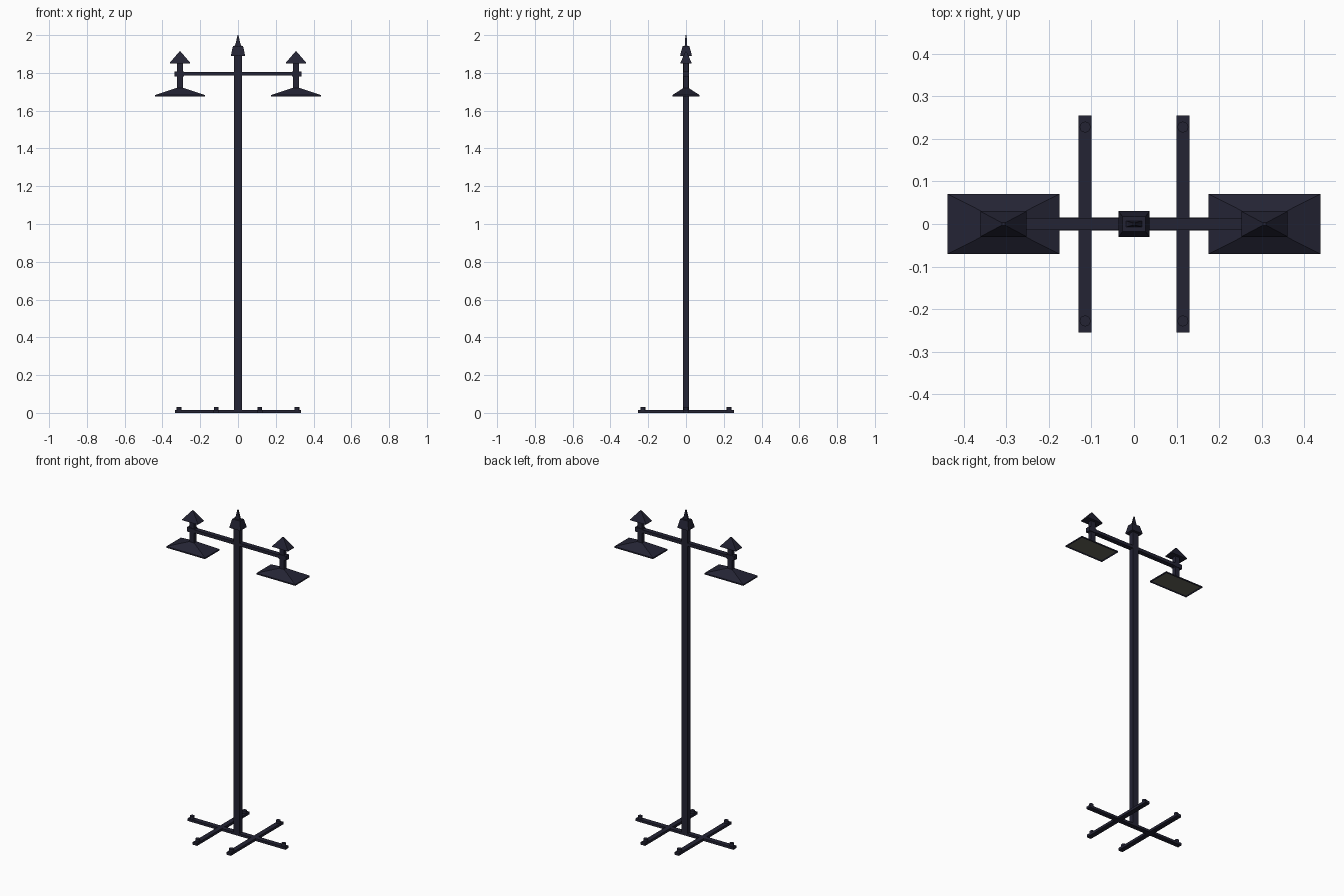
import bpy, bmesh, math

if "Cube" in bpy.data.objects:
    bpy.data.objects.remove(bpy.data.objects["Cube"])

def material(name, col):
    m = bpy.data.materials.new(name)
    m.diffuse_color = (*col, 1)
    m.use_nodes = True
    m.node_tree.nodes["Principled BSDF"].inputs["Base Color"].default_value = m.diffuse_color
    return m

IRON = material("dark_navy_iron", (0.017, 0.017, 0.034))
GLASS = material("grey_glass", (0.13, 0.13, 0.105))

def stack(name, x, y, levels, mat=IRON):
    """Closed rectangular loft: levels are (half_x, half_y, z), bottom to top."""
    bm = bmesh.new()
    rings = [[bm.verts.new((x + sx * hx, y + sy * hy, z))
              for sx, sy in ((-1, -1), (1, -1), (1, 1), (-1, 1))]
             for hx, hy, z in levels]
    bm.faces.new(rings[0][::-1])
    for a, b in zip(rings, rings[1:]):
        for i in range(4):
            j = (i + 1) % 4
            bm.faces.new((a[i], a[j], b[j], b[i]))
    bm.faces.new(rings[-1])
    me = bpy.data.meshes.new(name)
    bm.to_mesh(me)
    bm.free()
    me.materials.append(mat)
    ob = bpy.data.objects.new(name, me)
    bpy.context.collection.objects.link(ob)
    return ob

def box(name, x, y, hx, hy, z0, z1, mat=IRON):
    return stack(name, x, y, [(hx, hy, z0), (hx, hy, z1)], mat)

def bolt(x, y):
    bpy.ops.mesh.primitive_cylinder_add(vertices=12, radius=0.013, depth=0.02,
                                        location=(x, y, 0.022))
    bpy.context.object.name = "foot_bolt"
    bpy.context.object.data.materials.append(IRON)

# Pole and pointed finial
box("pole", 0, 0, 0.02, 0.015, 0, 1.9)
stack("finial_collar", 0, 0, [(0.037, 0.031, 1.89), (0.036, 0.029, 1.9), (0.027, 0.018, 1.942)])
stack("finial_spike", 0, 0, [(0.02, 0.007, 1.94), (0.014, 0.006, 1.95), (0.002, 0.003, 2.0)])

# Cross arm
box("cross_arm", 0, 0, 0.337, 0.0145, 1.785, 1.804)

# Feet: one long bar, two cross bars
box("long_foot", 0, 0, 0.333, 0.015, 0.0, 0.015)

for s in (-1, 1):
    box("cross_foot", s * 0.115, 0, 0.015, 0.255, 0.0, 0.0155)
    bolt(s * 0.312, 0)
    for t in (-1, 1):
        bolt(s * 0.115, t * 0.228)

    # Lamp head: hanger, cap, arm end block
    cx = s * 0.307
    box("lamp_hanger", cx, 0, 0.016, 0.012, 1.71, 1.855)
    stack("hanger_cap", cx, 0, [(0.054, 0.03, 1.85), (0.053, 0.029, 1.855), (0.004, 0.003, 1.912)])
    box("arm_end_block", s * 0.312, 0, 0.025, 0.0155, 1.781, 1.808)

    # Shade with a recessed glass panel underneath
    shade = stack("lamp_shade", cx, 0, [(0.132, 0.071, 1.675), (0.132, 0.071, 1.683),
                                        (0.018, 0.013, 1.721)])
    shade.data.materials.append(GLASS)
    bm = bmesh.new()
    bm.from_mesh(shade.data)
    bm.normal_update()
    under = [f for f in bm.faces if f.normal.z < -0.9]
    bmesh.ops.inset_region(bm, faces=under, thickness=0.013, depth=-0.004)
    bm.normal_update()
    min(bm.faces, key=lambda f: (f.normal.z > -0.99, -f.calc_area())).material_index = 1
    bm.to_mesh(shade.data)
    bm.free()
